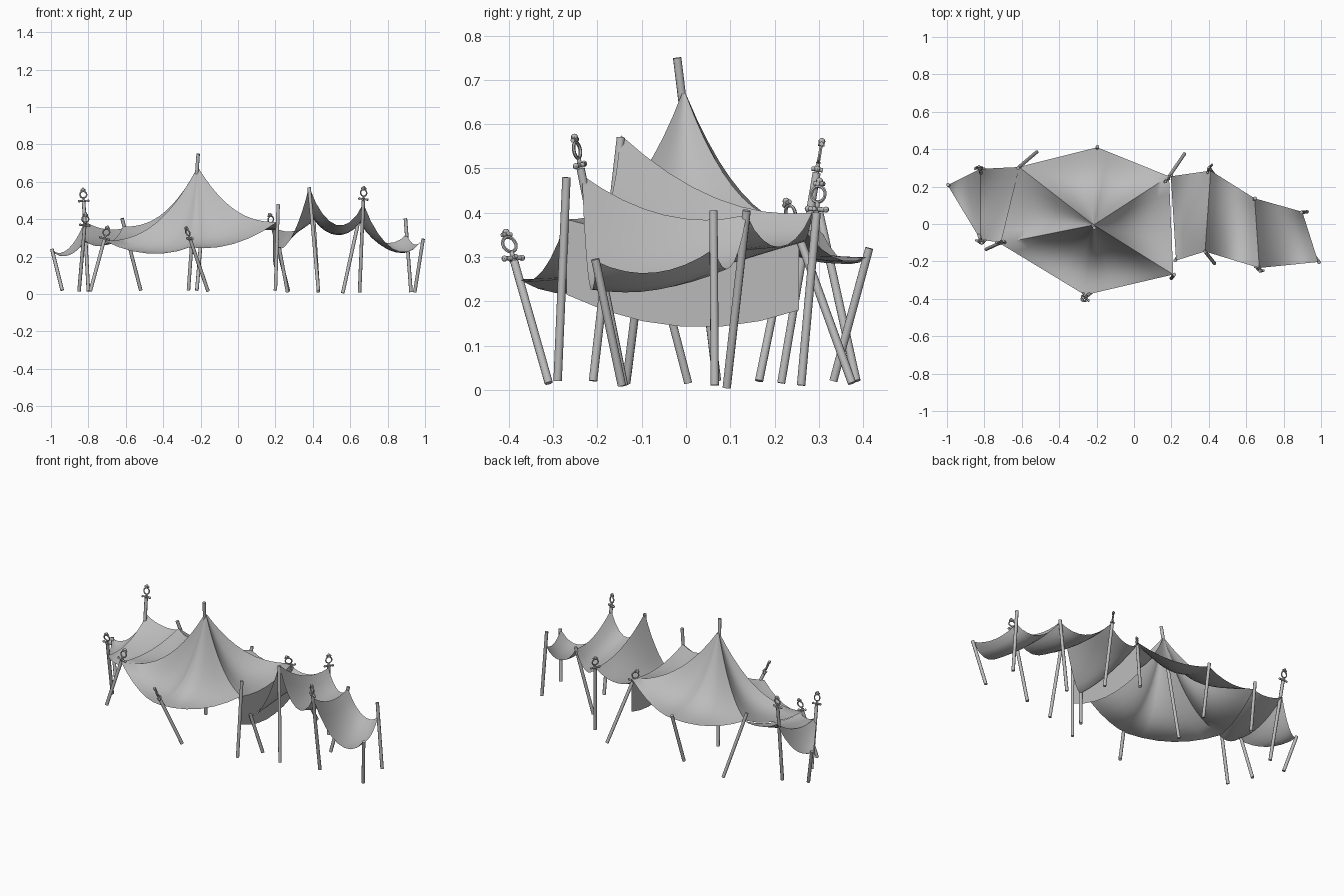
import bpy
import math
from mathutils import Vector, Matrix

cube = bpy.data.objects.get("Cube")
if cube:
    bpy.data.objects.remove(cube)


def make_material(name, value):
    mat = bpy.data.materials.new(name)
    mat.use_nodes = True
    col = (value, value, value, 1)
    mat.diffuse_color = col
    mat.node_tree.nodes["Principled BSDF"].inputs["Base Color"].default_value = col
    return mat


GREY = make_material("plain grey", 0.5)


def finish(obj, name, angle=40):
    obj.name = name
    obj.data.materials.append(GREY)
    bpy.ops.object.select_all(action='DESELECT')
    obj.select_set(True)
    bpy.context.view_layer.objects.active = obj
    bpy.ops.object.shade_smooth_by_angle(angle=math.radians(angle))
    return obj


def rod(name, a, b, radius):
    a, b = Vector(a), Vector(b)
    bpy.ops.mesh.primitive_cylinder_add(vertices=10, radius=radius, depth=(b - a).length)
    obj = bpy.context.object
    obj.matrix_world = (Matrix.Translation((a + b) / 2)
                        @ (b - a).to_track_quat('Z', 'Y').to_matrix().to_4x4())
    return finish(obj, name)


def knob(name, centre, radius):
    bpy.ops.mesh.primitive_uv_sphere_add(segments=8, ring_count=6, radius=radius,
                                         location=centre)
    finish(bpy.context.object, name)


def finial(name, top, axis, side):
    """Crossbars, ring and knob stacked along the pole axis."""
    side = (side - axis * side.dot(axis)).normalized()
    normal = side.cross(axis)
    bar, tip = top + axis * 0.008, top + axis * 0.066
    for arm in (side * 0.024, normal * 0.013):
        rod(name + "_crossbar", bar - arm, bar + arm, 0.005)
        rod(name + "_tip_bar", tip - arm * 0.55, tip + arm * 0.55, 0.005)
    for end in (-1, 1):
        knob(name + "_bar_end", bar + side * 0.024 * end, 0.007)
    rod(name + "_neck", top, top + axis * 0.025, 0.005)
    bpy.ops.mesh.primitive_torus_add(major_segments=16, minor_segments=6,
                                     major_radius=0.018, minor_radius=0.004)
    ring = bpy.context.object
    ring.matrix_world = (Matrix.Translation(top + axis * 0.042)
                         @ normal.to_track_quat('Z', 'Y').to_matrix().to_4x4())
    finish(ring, name + "_ring")
    knob(name + "_knob", tip + axis * 0.006, 0.008)


# Poles: name, top, foot, direction of the finial ring (if any)
POLES = [
    ("back_left_pole", (-.62, .30, .405), (-.52, .385, .02), None),
    ("back_pole", (-.195, .414, .32), (-.22, .333, .02), None),
    ("back_right_pole", (.185, .25, .36), (.27, .375, .015), (.8, .6, 0)),
    ("front_right_pole", (.215, -.27, .48), (.20, -.29, .02), None),
    ("front_pole", (-.255, -.388, .29), (-.16, -.31, .015), (.56, -.83, 0)),
    ("front_left_pole", (-.715, -.10, .29), (-.79, -.135, .015), (1, 0, 0)),
    ("centre_pole", (-.213, -.02, .75), (-.265, .07, .02), None),
    ("side_back_pole", (-.825, .295, .49), (-.80, .215, .015), (1, 0, 0)),
    ("side_front_pole", (-.82, -.085, .36), (-.85, .005, .015), (1, 0, 0)),
    ("side_end_pole", (-.995, .21, .24), (-.94, .165, .02), None),
    ("wing_back_pole", (.405, .295, .40), (.43, .26, .01), (.5, .85, 0)),
    ("wing_peak_pole", (.38, -.147, .57), (.43, -.21, .02), None),
    ("wing_front_pole", (.67, -.238, .50), (.65, -.14, .01), (.9, -.4, 0)),
    ("wing_middle_pole", (.648, .137, .405), (.56, .092, .005), None),
    ("wing_end_back_pole", (.895, .062, .405), (.925, .065, .01), None),
    ("wing_end_front_pole", (.99, -.205, .295), (.945, -.145, .01), None),
    ("wing_inner_pole", (.22, -.195, .25), (.265, -.14, .01), None),
]
for name, top, foot, side in POLES:
    rod(name, foot, top, 0.0095)
    if side:
        axis = (Vector(top) - Vector(foot)).normalized()
        finial(name, Vector(top), axis, Vector(side))


def mesh_from(name, verts, faces, angle):
    mesh = bpy.data.meshes.new(name)
    mesh.from_pydata(verts, [], faces)
    mesh.update()
    obj = bpy.data.objects.new(name, mesh)
    bpy.context.collection.objects.link(obj)
    return finish(obj, name, angle)


def grid_faces(rows, cols):
    return [(i * cols + j, i * cols + j + 1, (i + 1) * cols + j + 1, (i + 1) * cols + j)
            for i in range(rows - 1) for j in range(cols - 1)]


def hump(t):
    return 4 * t * (1 - t)


def panel_strip(name, ridges, sags, steps=8):
    """Cloth over a row of ridges (front, back, sag); each span droops by its
    own amount along the front and the back edge."""
    verts, rows, cols = [], 0, steps + 1
    for k, (front_sag, back_sag) in enumerate(sags):
        (a, b, s0), (c, d, s1) = ridges[k], ridges[k + 1]
        for i in range(0 if k == 0 else 1, cols):
            u = i / steps
            rows += 1
            for j in range(cols):
                v = j / steps
                p = Vector(a).lerp(Vector(b), v).lerp(Vector(c).lerp(Vector(d), v), u)
                p.z -= (s0 * (1 - u) + s1 * u) * hump(v) * (1 - 0.5 * hump(u))
                p.z -= (front_sag * (1 - v) + back_sag * v) * hump(u) ** 0.9
                verts.append(p)
    return mesh_from(name, verts, grid_faces(rows, cols), 35)


# Long wing of cloth, from the main tent to the far end
panel_strip("wing_canopy", [
    ((.225, -.195, .24), (.197, .255, .355), .03),
    ((.38, -.147, .575), (.41, .285, .40), .055),
    ((.67, -.235, .485), (.645, .137, .395), .045),
    ((.985, -.203, .29), (.90, .065, .32), .04),
], [(.07, .04), (.16, .075), (.145, .08)])

# Small side cloth with a pointed end
panel_strip("side_canopy", [
    ((-.995, .205, .235), (-.993, .21, .235), 0),
    ((-.82, -.085, .29), (-.82, .295, .39), .05),
    ((-.70, -.10, .275), (-.605, .305, .355), .035),
], [(.055, .07), (.025, .025)])

# Main tent: four sharp ridges from the peak; each side has rim points and droops
PEAK = Vector((-.215, -.005, .68))
LEFT_FRONT, LEFT_BACK = (-.715, -.105, .285), (-.615, .305, .36)
RIGHT_FRONT, RIGHT_BACK = (.21, -.27, .385), (.187, .255, .38)
SIDES = [([LEFT_FRONT, (-.262, -.38, .25), RIGHT_FRONT], .05),
         ([RIGHT_FRONT, RIGHT_BACK], .04),
         ([RIGHT_BACK, (-.197, .41, .30), LEFT_BACK], .04),
         ([LEFT_BACK, LEFT_FRONT], .035)]
SPAN, RINGS = 6, 12
verts = []
for rim, sag in SIDES:
    spans = len(rim) - 1
    for j in range(SPAN * spans):
        k, v = j // SPAN, (j % SPAN) / SPAN
        edge = Vector(rim[k]).lerp(Vector(rim[k + 1]), v)
        edge.z -= sag * hump(v)
        steepness = 2.4 + 0.5 * hump(j / (SPAN * spans))
        for i in range(RINGS + 1):
            t = 0.012 + 0.988 * i / RINGS
            p = PEAK.lerp(edge, t)
            p.z = edge.z + (PEAK.z - edge.z) * (1 - t) ** steepness
            verts.append(p)
cols = RINGS + 1
count = len(verts) // cols
faces = [(a * cols + i, a * cols + i + 1, b * cols + i + 1, b * cols + i)
         for a in range(count) for b in [(a + 1) % count] for i in range(RINGS)]
mesh_from("main_canopy", verts, faces, 55)

# Hanging wall under the tent's edge beside the wing
verts = []
for j in range(SPAN + 1):
    v = j / SPAN
    upper = Vector(RIGHT_FRONT).lerp(Vector(RIGHT_BACK), v)
    lower = upper.copy()
    upper.z -= SIDES[1][1] * hump(v)
    lower.z = 0.215 - 0.035 * v - 0.055 * hump(v)
    verts += [upper.lerp(lower, i / 4) for i in range(5)]
mesh_from("hanging_wall", verts, grid_faces(SPAN + 1, 5), 35)
